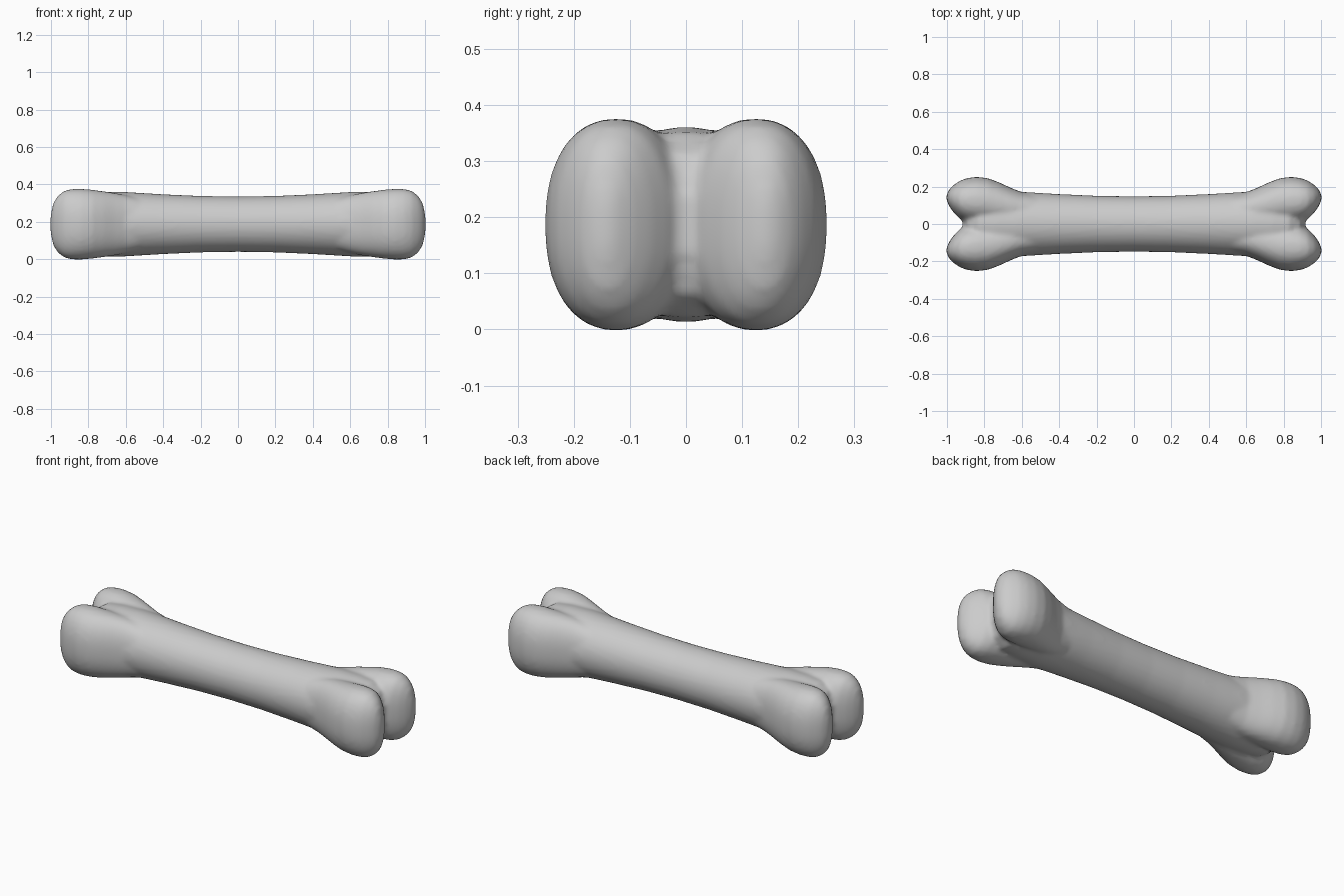
import bpy, bmesh, math

if "Cube" in bpy.data.objects:
    bpy.data.objects.remove(bpy.data.objects["Cube"])

CZ = 0.187      # height of the bone axis
SEG = 40


def loft(bm, rings, power):
    """Skin a closed tube through (x, y centre, half width, half height) rings."""
    loops = []
    for x, y, b, c in rings:
        loop = []
        for i in range(SEG):
            a = 2 * math.pi * i / SEG
            ca, sa = math.cos(a), math.sin(a)
            u = math.copysign(abs(ca) ** (2 / power), ca)
            v = math.copysign(abs(sa) ** (2 / power), sa)
            loop.append(bm.verts.new((x, y + b * u, CZ + c * v)))
        loops.append(loop)
    for p, q in zip(loops, loops[1:]):
        for i in range(SEG):
            j = (i + 1) % SEG
            bm.faces.new((p[i], p[j], q[j], q[i]))
    bm.faces.new(loops[0])
    bm.faces.new(loops[-1])


bm = bmesh.new()

# waisted shaft
half = [(0, .148), (.2, .151), (.4, .160), (.63, .174), (.74, .174),
        (.83, .165), (.89, .125), (.915, .05)]
shaft = [(-x, 0, r, r) for x, r in reversed(half[1:])] + [(x, 0, r, r) for x, r in half]
loft(bm, shaft, 2)

# two rounded knuckles at each end
knuckle = [(.45, .060, .085, .120), (.60, .078, .092, .155), (.66, .091, .103, .167),
           (.72, .106, .116, .176), (.78, .119, .126, .184), (.84, .124, .128, .189),
           (.89, .126, .120, .188), (.93, .129, .103, .178), (.965, .135, .073, .150),
           (.988, .140, .045, .112), (1.003, .142, .012, .045)]
for sx in (-1, 1):
    for sy in (-1, 1):
        loft(bm, [(sx * x, sy * y, b, c) for x, y, b, c in knuckle], 2.25)

bmesh.ops.recalc_face_normals(bm, faces=bm.faces)
mesh = bpy.data.meshes.new("bone")
bm.to_mesh(mesh)
bm.free()
bone = bpy.data.objects.new("bone", mesh)
bpy.context.collection.objects.link(bone)

# fuse the parts into one soft skin
rm = bone.modifiers.new("fuse", 'REMESH')
rm.mode = 'VOXEL'
rm.voxel_size = 0.012
rm.use_smooth_shade = True
sm = bone.modifiers.new("soften", 'SMOOTH')
sm.factor = 0.5
sm.iterations = 6
